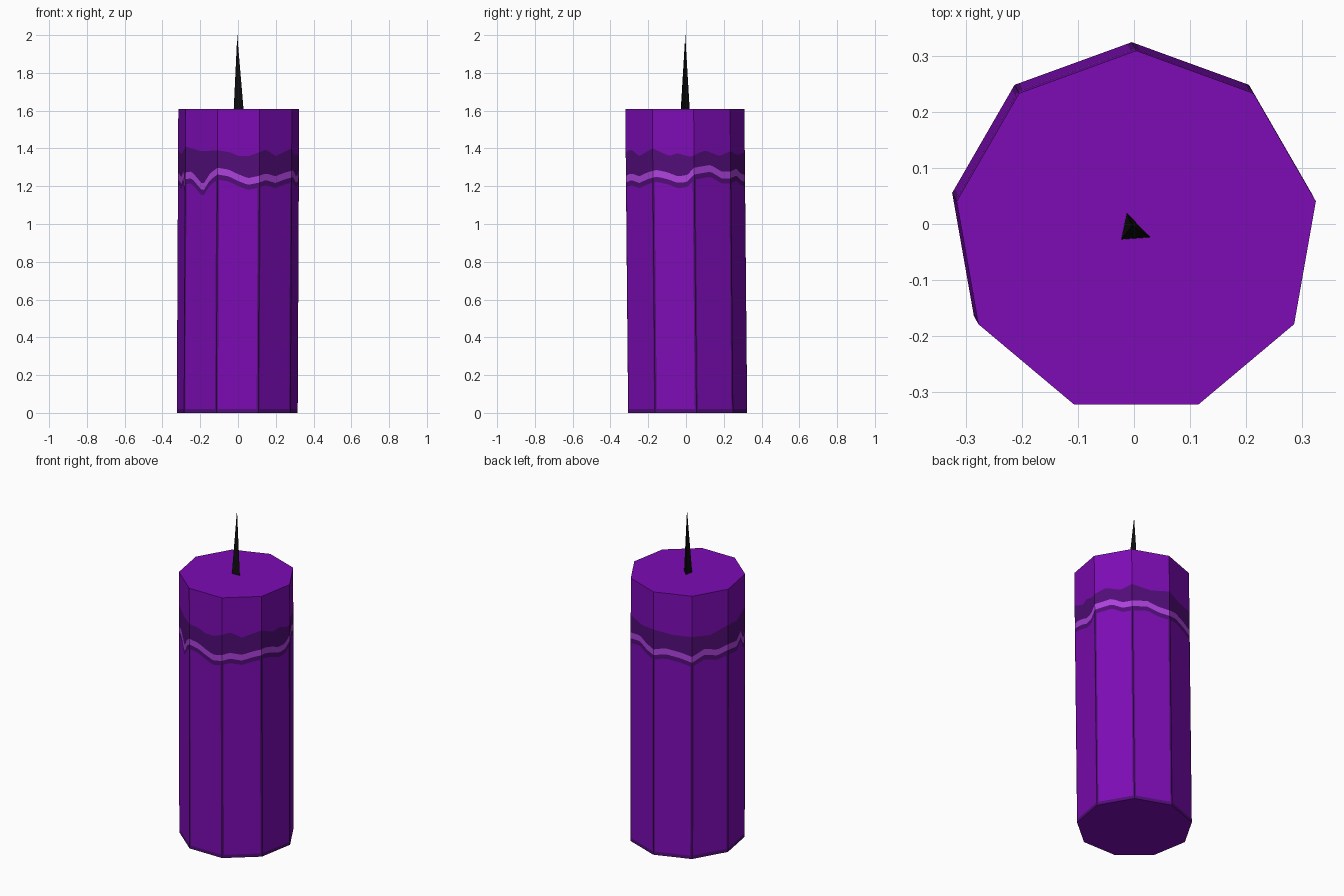
import bpy, bmesh, math
from mathutils import Vector

if "Cube" in bpy.data.objects:
    bpy.data.objects.remove(bpy.data.objects["Cube"])

SIDES, H, R = 9, 1.61, 0.325


def material(name, rgb):
    m = bpy.data.materials.new(name)
    m.diffuse_color = (*rgb, 1)
    m.use_nodes = True
    m.node_tree.nodes["Principled BSDF"].inputs["Base Color"].default_value = m.diffuse_color
    return m


purple = material("purple wax", (0.205, 0.0035, 0.46))
dark = material("dark purple", (0.085, 0.004, 0.19))
lilac = material("bright lilac", (0.42, 0.055, 0.72))
black = material("wick black", (0.004, 0.004, 0.004))

# Wavy line heights; u counts sides round from the front side's left edge
STRIPE = [(0, 1.28), (.27, 1.27), (.5, 1.245), (.73, 1.225), (.95, 1.235), (1.2, 1.25),
          (1.5, 1.235), (1.8, 1.255), (2.1, 1.268), (2.36, 1.255), (2.6, 1.235),
          (2.82, 1.24), (3, 1.28), (3.45, 1.295), (3.75, 1.26), (4, 1.26), (4.4, 1.275),
          (4.7, 1.25), (5, 1.24), (5.3, 1.255), (5.7, 1.24), (6, 1.22), (6.35, 1.255),
          (6.7, 1.235), (7, 1.255), (7.5, 1.23), (7.75, 1.265), (7.9, 1.2), (8, 1.255),
          (8.2, 1.26), (8.4, 1.22), (8.55, 1.19), (8.77, 1.25), (9, 1.28)]
UPPER = [(0, 1.39), (.3, 1.38), (.5, 1.36), (.75, 1.36), (1, 1.38), (1.2, 1.395),
         (1.5, 1.36), (2, 1.4), (2.4, 1.36), (2.6, 1.375), (2.9, 1.355), (3.3, 1.39),
         (3.7, 1.36), (4, 1.385), (4.5, 1.365), (5, 1.38), (5.5, 1.36), (6, 1.36),
         (6.5, 1.35), (7, 1.39), (7.5, 1.37), (8, 1.41), (8.5, 1.385), (9, 1.39)]


def height(line, u):
    for (a, p), (b, q) in zip(line, line[1:]):
        if a <= u <= b:
            return p + (q - p) * (u - a) / (b - a)


def corner(i, z):
    # the candle leans very slightly from bottom to top
    a = math.radians(-110 + 40 * i)
    t = z / H
    return Vector((-0.004 + 0.008 * t + R * math.cos(a), -0.001 - 0.015 * t + R * math.sin(a), z))


# Candle body: columns round the sides, rows following the painted lines
bm = bmesh.new()
EDGE = 0.04
steps = [0, EDGE] + [k / 12 for k in range(1, 12)] + [1 - EDGE]
columns = []
for i in range(SIDES):
    for s in steps:
        c, u = height(STRIPE, i + s), height(UPPER, i + s)
        rows = [0, 0.02, c - 0.045, c - 0.018, c + 0.018, u, H]
        columns.append([bm.verts.new(corner(i, z).lerp(corner(i + 1, z), s)) for z in rows])

row_mats = [1, 0, 1, 2, 1, 0]
n = len(steps)
for k, col in enumerate(columns):
    nxt = columns[(k + 1) % len(columns)]
    for r, m in enumerate(row_mats):
        f = bm.faces.new((col[r], nxt[r], nxt[r + 1], col[r + 1]))
        # dark worn edges below the band
        f.material_index = 1 if r == 1 and k % n in (0, n - 1) else m
bm.faces.new([c[-1] for c in columns])
bm.faces.new([c[0] for c in reversed(columns)])
mesh = bpy.data.meshes.new("candle_body")
bm.to_mesh(mesh)
bm.free()
for m in (purple, dark, lilac):
    mesh.materials.append(m)
bpy.context.collection.objects.link(bpy.data.objects.new("candle_body", mesh))

# Wick: three-sided spike
wick = bpy.data.meshes.new("wick")
wick.from_pydata([(-0.013, 0.02, 1.6), (-0.023, -0.028, 1.6), (0.03, -0.024, 1.6), (-0.004, -0.004, 2)],
                 [], [(0, 1, 3), (1, 2, 3), (2, 0, 3), (2, 1, 0)])
wick.materials.append(black)
bpy.context.collection.objects.link(bpy.data.objects.new("wick", wick))
